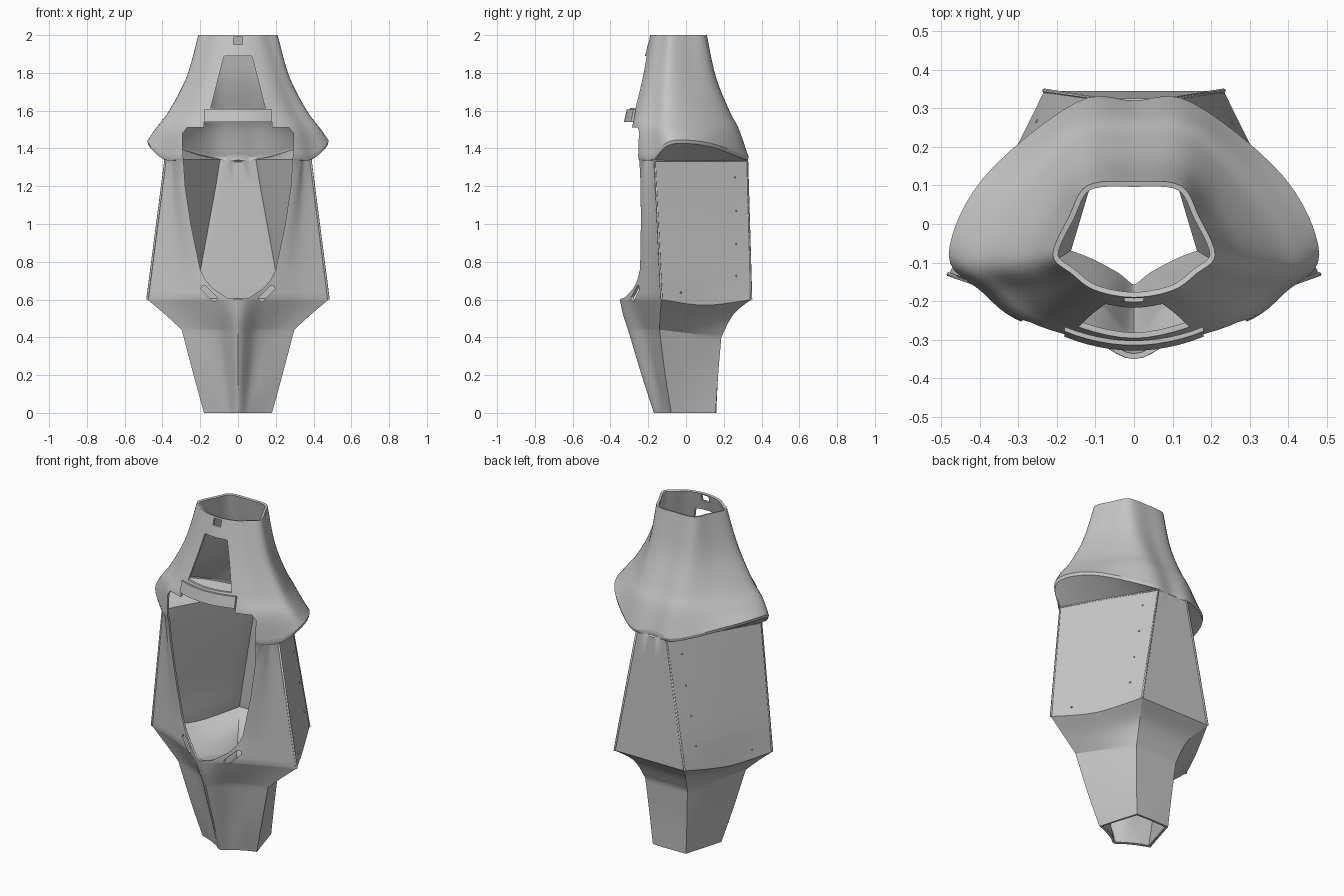
import bpy, bmesh, math
from mathutils import Vector

cube = bpy.data.objects.get("Cube")
if cube:
    bpy.data.objects.remove(cube, do_unlink=True)

grey = bpy.data.materials.new("body_grey")
grey.use_nodes = True
colour = (0.56, 0.56, 0.56, 1)
grey.diffuse_color = colour
grey.node_tree.nodes["Principled BSDF"].inputs["Base Color"].default_value = colour


def make_object(name, bm):
    mesh = bpy.data.meshes.new(name)
    bm.to_mesh(mesh)
    bm.free()
    mesh.materials.append(grey)
    obj = bpy.data.objects.new(name, mesh)
    bpy.context.collection.objects.link(obj)
    return obj


def activate(obj):
    bpy.ops.object.select_all(action='DESELECT')
    obj.select_set(True)
    bpy.context.view_layer.objects.active = obj


def blend(a, b, c, d, t):
    """Smooth step from b to c, with a and d as neighbours."""
    return 0.5 * (2 * b + (c - a) * t + (2 * a - 5 * b + 4 * c - d) * t * t
                  + (3 * b - a - 3 * c + d) * t ** 3)


def half(z, *points):
    """Half section from back centre to front centre; a third value overrides z."""
    return [Vector((p[0], p[1], p[2] if len(p) > 2 else z)) for p in points]


def ring(section, corners, steps=6):
    """Mirror a half section and round it everywhere except at the corners."""
    mirrored = [Vector((-p.x, p.y, p.z)) for p in section[-2:0:-1]]
    pts = section + mirrored
    n = len(pts)
    sharp = set(corners) | {n - c for c in corners}
    out = []
    for i in range(n):
        j = (i + 1) % n
        a = pts[i] if i in sharp else pts[i - 1]
        d = pts[j] if j in sharp else pts[(j + 1) % n]
        out += [blend(a, pts[i], pts[j], d, k / steps) for k in range(steps)]
    return out


def rows_between(rings, breaks=(), steps=6):
    """Fill in rows between rings, keeping a crease at the breaks."""
    last = len(rings) - 1
    out = []
    for i in range(last):
        before = rings[i] if i == 0 or i in breaks else rings[i - 1]
        after = rings[i + 1] if i + 1 == last or i + 1 in breaks else rings[i + 2]
        for k in range(steps):
            out.append([blend(a, b, c, d, k / steps) for a, b, c, d
                        in zip(before, rings[i], rings[i + 1], after)])
    return out + [rings[-1]]


# Upper cowl, from the neck ring to the flared shoulder edge
cowl = [
    half(2.0, (0, .11), (.12, .1), (.168, .02), (.21, -.08), (.16, -.13), (.1, -.172), (0, -.19)),
    half(1.78, (0, .155), (.13, .145), (.215, .03), (.272, -.09), (.22, -.16), (.14, -.215), (0, -.245)),
    half(1.6, (0, .225), (.14, .215), (.28, .07), (.365, -.09), (.3, -.17), (.2, -.25), (0, -.3)),
    half(1.5, (0, .275), (.15, .265), (.34, .1), (.44, -.085), (.36, -.18), (.25, -.265), (0, -.315)),
    half(1.36, (0, .32), (.15, .315), (.39, .12, 1.43), (.48, -.08, 1.44), (.395, -.175),
         (.28, -.258), (0, -.33)),
]
# Cabin with flat back and side panels
cabin = [
    half(1.335, (0, .325), (.1, .325), (.245, .08), (.385, -.165), (.35, -.19), (.292, -.245), (0, -.32)),
    half(.76, (0, .341), (.205, .341), (.335, .1), (.462, -.137), (.33, -.185), (.2, -.243), (0, -.31)),
    half(.6, (0, .345), (.232, .345), (.355, .1, .57), (.48, -.13), (.33, -.185), (.14, -.275), (0, -.35)),
]
# Tail with the front keel
tail = [
    cabin[-1],
    half(.52, (0, .25), (.17, .25), (.28, .06, .5), (.385, -.137), (.26, -.18), (.115, -.25), (0, -.333)),
    half(.44, (0, .187, .4), (.14, .187, .4), (.22, .03, .42), (.298, -.14), (.2, -.17), (.095, -.22), (0, -.307)),
    half(.2, (0, .17), (.125, .17), (.18, .03), (.235, -.11), (.15, -.14), (.07, -.17), (0, -.235)),
    half(0, (0, .16), (.11, .157), (.145, .04), (.18, -.078), (.12, -.1), (.05, -.137), (0, -.17)),
]

corners = (1, 3)
rows = rows_between([ring(s, ()) for s in cowl])
rows.append([Vector((p.x * .99, p.y * .99, p.z - .018)) for p in rows[-1]])   # shoulder lip
rows += rows_between([ring(s, corners) for s in cabin], breaks=(1,), steps=4)
rows += rows_between([ring(s, corners) for s in tail], breaks=(2,))[1:]

# Skin the rows into one hollow shell
bm = bmesh.new()
grid = [[bm.verts.new(p) for p in row] for row in rows]
for upper, lower in zip(grid, grid[1:]):
    for j in range(len(upper)):
        k = (j + 1) % len(upper)
        bm.faces.new((upper[j], upper[k], lower[k], lower[j]))
shell = make_object("body_shell", bm)
wall = shell.modifiers.new("wall", 'SOLIDIFY')
wall.thickness = 0.014
wall.offset = -1


# Front openings
def mirror_outline(points):
    return points + [(-x, z) for x, z in reversed(points) if x > 0]


def add_prism(bm, outline, front, back):
    face = bm.faces.new([bm.verts.new((x, front, z)) for x, z in outline])
    out = bmesh.ops.extrude_face_region(bm, geom=[face])
    moved = [v for v in out["geom"] if isinstance(v, bmesh.types.BMVert)]
    bmesh.ops.translate(bm, verts=moved, vec=(0, back - front, 0))


cockpit = mirror_outline([(0, .6), (.06, .61), (.13, .657), (.17, .7), (.2, .76), (.25, 1.0),
                          (.28, 1.2), (.293, 1.4), (.293, 1.48), (.27, 1.51), (.18, 1.51), (.18, 1.54)])
window = mirror_outline([(.145, 1.615), (.14, 1.63), (.075, 1.885), (.07, 1.89)])
notch = mirror_outline([(.025, 1.95), (.025, 1.99)])

bm = bmesh.new()
for outline in (cockpit, window, notch):
    add_prism(bm, outline, -.8, -.1)
for side in (-1, 1):
    slot = []
    for k in range(12):
        a = math.tau * (k + .5) / 12
        along, across = math.cos(a) * .016, math.sin(a) * .016
        along += math.copysign(.038, along)
        slot.append((side * (.153 + (along + across) * .7), .632 + (along - across) * .7))
    add_prism(bm, slot, -.8, -.1)
bmesh.ops.recalc_face_normals(bm, faces=bm.faces)
cutter = make_object("opening_cutter", bm)
cutter.hide_render = True
cut = shell.modifiers.new("openings", 'BOOLEAN')
cut.operation = 'DIFFERENCE'
cut.solver = 'EXACT'
cut.object = cutter
activate(shell)
for name in ("wall", "openings"):
    bpy.ops.object.modifier_apply(modifier=name)
bpy.data.objects.remove(cutter, do_unlink=True)
bpy.ops.object.shade_smooth_by_angle(angle=math.radians(28))

# Curved brim plate above the cockpit opening
bm = bmesh.new()
columns = []
for k in range(13):
    x = -.18 + .03 * k
    y = -.328 + (x / .18) ** 2 * .036
    columns.append([bm.verts.new((x, y + dy, z)) for dy, z in
                    ((0, 1.54), (.014, 1.605), (.026, 1.605), (.014, 1.54))])
for a, b in zip(columns, columns[1:]):
    for i in range(4):
        j = (i + 1) % 4
        bm.faces.new((a[i], a[j], b[j], b[i]))
for end in (columns[0], columns[-1]):
    bm.faces.new(end)
bmesh.ops.recalc_face_normals(bm, faces=bm.faces)
activate(make_object("cockpit_brim", bm))
bpy.ops.object.shade_smooth_by_angle(angle=math.radians(30))

# Raised trim around the side panels, and panel rivets
top, low = cabin[0], cabin[-1]
for side, label in ((1, "left"), (-1, "right")):
    flip = Vector((side, 1, 1))
    curve = bpy.data.curves.new(label + "_panel_trim", 'CURVE')
    curve.dimensions = '3D'
    curve.bevel_depth = .006
    curve.bevel_resolution = 1
    curve.materials.append(grey)
    path = [low[1], top[1], top[3], low[3]]
    line = curve.splines.new('POLY')
    line.points.add(len(path) - 1)
    for point, p in zip(line.points, path):
        point.co = (*(p * flip), 1)
    trim = bpy.data.objects.new(label + "_panel_trim", curve)
    bpy.context.collection.objects.link(trim)

    bm = bmesh.new()
    for across, down in ((.14, .12), (.14, .36), (.15, .6), (.16, .83), (.78, .95)):
        p = top[1].lerp(low[1], down).lerp(top[3].lerp(low[3], down), across) * flip
        made = bmesh.ops.create_icosphere(bm, subdivisions=1, radius=.006)
        bmesh.ops.translate(bm, verts=made["verts"], vec=p)
    make_object(label + "_panel_rivets", bm)
